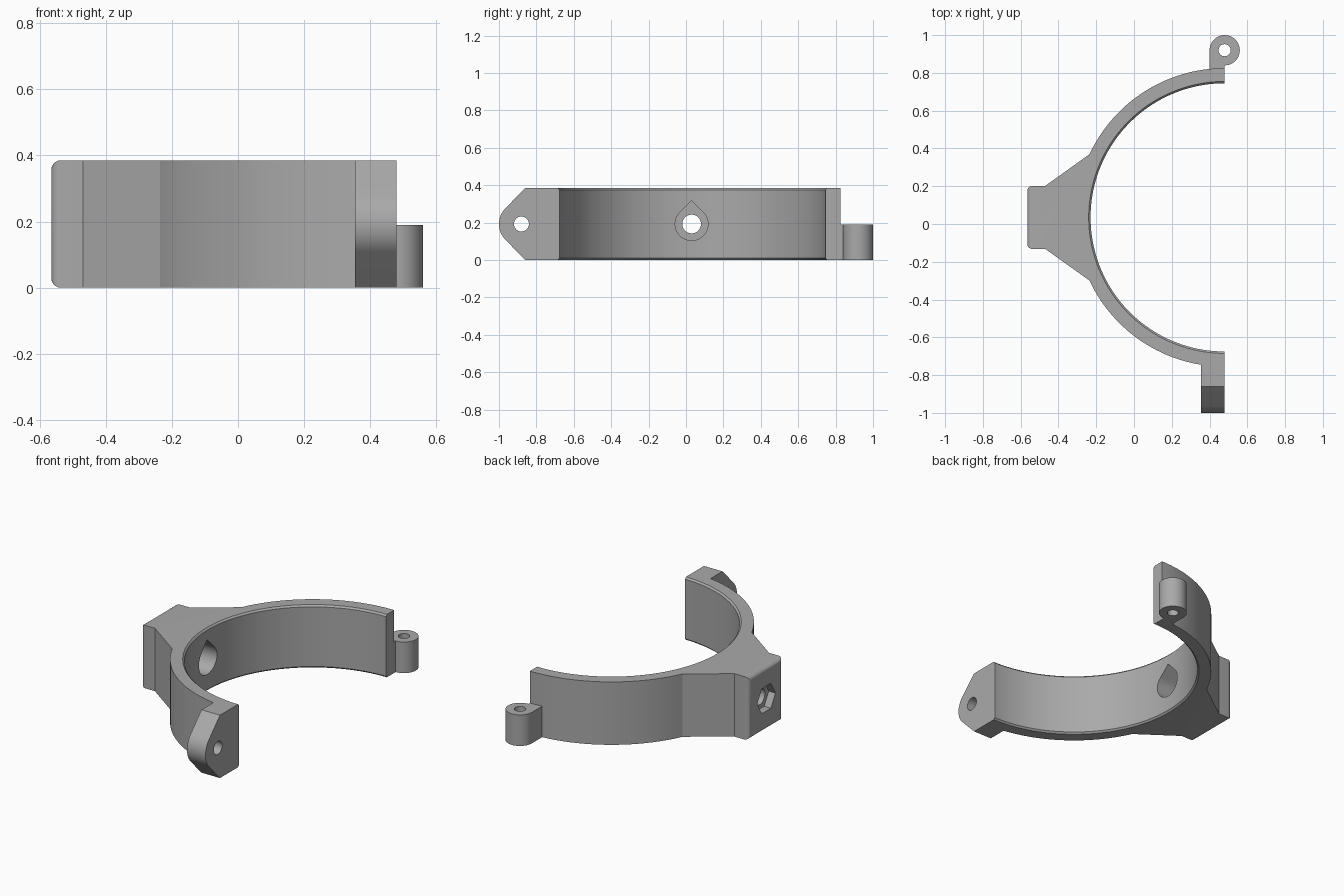
import bpy, bmesh
from math import sin, cos, radians, pi
from mathutils import Matrix, Vector

cube = bpy.data.objects.get("Cube")
if cube:
    bpy.data.objects.remove(cube, do_unlink=True)

H = 0.385                     # clamp height
CX, CY = 0.48, 0.035          # ring centre
R_IN, R_OUT = 0.71, 0.79
MID = H / 2

grey = bpy.data.materials.new("plain grey")
grey.use_nodes = True
colour = (0.4, 0.4, 0.4, 1)
grey.diffuse_color = colour
grey.node_tree.nodes["Principled BSDF"].inputs["Base Color"].default_value = colour


def arc(cx, cy, r, a0, a1, n):
    return [(cx + r * cos(radians(a0 + (a1 - a0) * i / n)),
             cy + r * sin(radians(a0 + (a1 - a0) * i / n))) for i in range(n + 1)]


def prism(name, outline, start, end, axis="z", edit=None):
    """Extrude an outline along z (points x, y) or along x (points y, z)."""
    bm = bmesh.new()
    place = (lambda p: (p[0], p[1], start)) if axis == "z" else (lambda p: (start, p[0], p[1]))
    face = bm.faces.new([bm.verts.new(place(p)) for p in outline])
    step = Vector((0, 0, end - start)) if axis == "z" else Vector((end - start, 0, 0))
    new = bmesh.ops.extrude_face_region(bm, geom=[face], use_keep_orig=True)["geom"]
    bmesh.ops.translate(bm, vec=step, verts=[g for g in new if isinstance(g, bmesh.types.BMVert)])
    bmesh.ops.recalc_face_normals(bm, faces=bm.faces)
    if edit:
        edit(bm)
    mesh = bpy.data.meshes.new(name)
    bm.to_mesh(mesh)
    bm.free()
    mesh.materials.append(grey)
    obj = bpy.data.objects.new(name, mesh)
    bpy.context.collection.objects.link(obj)
    return obj


def cut(obj, cutter):
    """Subtract the cutter and remove it."""
    cutter.hide_render = True
    mod = obj.modifiers.new("cut", "BOOLEAN")
    mod.operation, mod.solver, mod.object = "DIFFERENCE", "EXACT", cutter
    bpy.context.view_layer.objects.active = obj
    bpy.ops.object.modifier_apply(modifier=mod.name)
    bpy.data.objects.remove(cutter, do_unlink=True)


def soften_body(bm):
    # Rounded border of the mounting face
    x_min = min(v.co.x for v in bm.verts)
    rim = [e for e in bm.edges if all(abs(v.co.x - x_min) < 1e-4 for v in e.verts)]
    bmesh.ops.bevel(bm, geom=rim, offset=0.027, segments=6, profile=0.5, affect="EDGES")
    # Small chamfer along both inner rims of the ring
    inner = [e for e in bm.edges
             if abs(e.verts[0].co.z - e.verts[1].co.z) < 1e-5
             and all(abs((v.co.xy - Vector((CX, CY))).length - R_IN) < 1e-3 for v in e.verts)]
    bmesh.ops.bevel(bm, geom=inner, offset=0.01, segments=1, affect="EDGES")


# Half ring with the tapered mounting block
block = [(-0.47, CY + 0.167), (-0.565, CY + 0.167), (-0.565, CY - 0.167), (-0.47, CY - 0.167)]
outline = (arc(CX, CY, R_OUT, 90, 155, 36) + block
           + arc(CX, CY, R_OUT, 205, 270, 36) + arc(CX, CY, R_IN, 270, 90, 90))
body = prism("half_ring_clamp", outline, 0, H, edit=soften_body)

# Screw hole, teardrop head recess and outer recess
cut(body, prism("screw_hole", arc(CY - 0.005, MID, 0.05, 0, 354, 59), -0.7, 0, "x"))
tear = arc(CY - 0.005, MID, 0.088, 135, 405, 48) + [(CY - 0.005, MID + 0.088 * 2 ** 0.5)]
cut(body, prism("head_recess", tear, -0.4, 0, "x"))
cut(body, prism("outer_recess", arc(CY - 0.005, MID, 0.088, 0, 300, 5), -0.7, -0.52, "x"))

# Screw ear with a rounded, sloped tip
tip = arc(-0.88, MID, 0.12, 135, 225, 20)
ear = prism("screw_ear", [(-0.69, 0), (-0.69, H), (-0.86, H)] + tip + [(-0.86, 0)], 0.355, CX, "x")
cut(ear, prism("ear_hole", arc(-0.88, MID, 0.04, 0, 354, 59), 0.2, 0.6, "x"))

# Hinge knuckle, joined to the ring by a short web
knuckle_outline = [(0.40, 0.81), (CX, 0.81)] + arc(CX, 0.92, 0.08, -90, 180, 48)
hinge = prism("hinge_knuckle", knuckle_outline, 0, 0.19)
cut(hinge, prism("pin_hole", arc(CX, 0.92, 0.032, 0, 354, 59), -0.1, 0.3))

# Smooth curved surfaces, crisp edges
for obj in (body, ear, hinge):
    bpy.ops.object.select_all(action="DESELECT")
    obj.select_set(True)
    bpy.context.view_layer.objects.active = obj
    bpy.ops.object.shade_smooth_by_angle(angle=radians(25))
